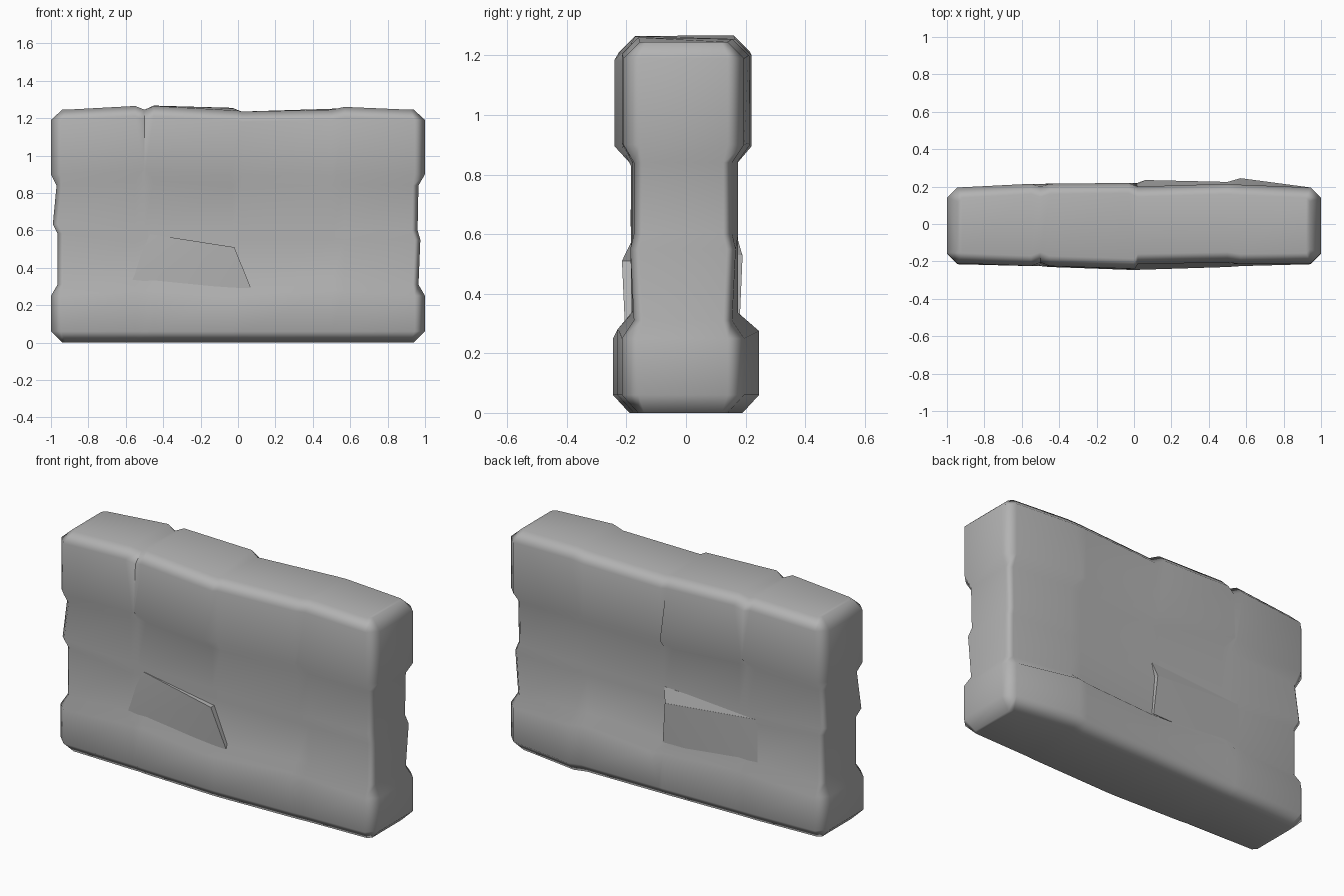
import bpy
import bmesh
import math

if "Cube" in bpy.data.objects:
    bpy.data.objects.remove(bpy.data.objects["Cube"], do_unlink=True)

stone = bpy.data.materials.new("grey stone")
stone.use_nodes = True
stone_colour = (0.45, 0.45, 0.45, 1)
stone.diffuse_color = stone_colour
stone.node_tree.nodes["Principled BSDF"].inputs["Base Color"].default_value = stone_colour


def finish(name, bm, weighted=True):
    """Turn a bmesh into a softly shaded stone object."""
    bmesh.ops.recalc_face_normals(bm, faces=bm.faces)
    mesh = bpy.data.meshes.new(name)
    bm.to_mesh(mesh)
    bm.free()
    mesh.materials.append(stone)
    obj = bpy.data.objects.new(name, mesh)
    bpy.context.collection.objects.link(obj)
    bpy.ops.object.select_all(action="DESELECT")
    bpy.context.view_layer.objects.active = obj
    obj.select_set(True)
    bpy.ops.object.shade_smooth_by_angle(angle=math.radians(48))
    if weighted:
        modifier = obj.modifiers.new("even_shading", "WEIGHTED_NORMAL")
        modifier.keep_sharp = True
    return obj


# Stations along the wall; the close pairs form the chipped joints
stations = [-.94, -.55, -.5, -.45, -.03, .02, .5, .57, .94]
front_depth = {
    "base": [.215, .225, .225, .23, .245, .245, .23, .225, .215],
    "body": [.175, .18, .18, .18, .185, .185, .18, .18, .175],
    "cap": [.21, .225, .205, .225, .24, .215, .205, .215, .21],
}
back_depth = {
    "base": [.195, .21, .21, .21, .205, .235, .225, .245, .195],
    "body": [.155, .165, .165, .165, .165, .165, .17, .175, .155],
    "cap": [.195, .215, .2, .215, .22, .2, .215, .21, .195],
}

# Uneven heights of the ledges
level = [0] * 9
low_wave = [0, .025, .025, .03, 0, 0, .03, .025, 0]
high_wave = [0, .02, .025, .025, -.005, -.01, 0, .005, 0]
front_top = [0, .02, 0, .02, -.005, -.01, 0, .015, 0]
back_top = [0, .02, 0, .022, .01, -.01, .005, .01, 0]

# Rows: height, layer, inset, left end, right end, front wave, back wave
rows = [
    (0, "base", .055, -.94, .94, level, level),
    (.06, "base", 0, -1, 1, level, level),
    (.25, "base", 0, -1, 1, low_wave, low_wave),
    (.31, "body", 0, -.965, .965, low_wave, low_wave),
    (.55, "body", 0, -.965, .975, level, level),
    (.6, "body", 0, -.99, .96, level, level),
    (.84, "body", 0, -.97, .965, high_wave, high_wave),
    (.9, "cap", 0, -1, 1, high_wave, high_wave),
    (1.19, "cap", 0, -1, 1, front_top, back_top),
    (1.245, "cap", .055, -.94, .94, front_top, back_top),
]


def station_x(i, row, side):
    """Slant the joint edges so that each chip tapers to a point."""
    z, layer, inset, left, right = row[:5]
    corner = .03 if layer == "body" else .055
    if inset:
        corner = 0.02
    if i == 0:
        return left + corner
    if i == 8:
        return right - corner
    x = stations[i]
    if layer == "cap" and z < 1:
        if i in (1, 3):
            x = -.5 + (x + .5) * .15
        elif i == 4 and side < 0:
            x = -.045
        elif i == 4:
            x = .01
        elif i == 7:
            x = .52
    elif layer == "cap" and i == 4 and side < 0:
        x = .005
    elif layer == "base" and side > 0 and i == 5:
        x = .06 if z > .2 else .02
    elif layer == "base" and side > 0 and i == 4:
        x = 0
    return x


def wall_point(i, row, side):
    z, layer, inset, left, right, front, back = row
    depth = (front_depth if side < 0 else back_depth)[layer][i] - inset
    if layer == "base" and z < .2 and side > 0 and i in (4, 5):
        depth = .22 - inset
    if layer == "cap" and z < 1 and i == 2:
        depth += .015
    # Ledges fading in towards the two ends
    if i == 0 and abs(z - .6) < .01 or i == 8 and abs(z - .55) < .01:
        depth += .012
    wave = front if side < 0 else back
    lift = .033 if i == 0 and layer == "body" and .5 < z < .7 else 0
    return (station_x(i, row, side), side * depth, z + wave[i] + lift)


def end_points(corner_front, corner_back, x, inset):
    """Two points on the flat end, inside the chamfered corners."""
    step = .02 if inset else abs(x - corner_front[0])
    z = corner_front[2]
    return [(x, corner_front[1] + step, z), (x, corner_back[1] - step, z)]


# Wall: base course, recessed body and cap course as one lofted shell
bm = bmesh.new()
rings = []
for row in rows:
    front = [wall_point(i, row, -1) for i in range(9)]
    back = [wall_point(i, row, 1) for i in range(9)]
    right = end_points(front[8], back[8], row[4], row[2])
    left = end_points(front[0], back[0], row[3], row[2])
    loop = front + right + back[::-1] + left[::-1]
    rings.append([bm.verts.new(p) for p in loop])
for low, high in zip(rings, rings[1:]):
    count = len(low)
    for i in range(count):
        j = (i + 1) % count
        bm.faces.new((low[i], low[j], high[j], high[i]))
for ring in (rings[0], rings[-1]):
    for i in range(8):
        bm.faces.new((ring[i], ring[i + 1], ring[18 - i], ring[19 - i]))
    bm.faces.new((ring[8], ring[9], ring[10], ring[11]))
    bm.faces.new((ring[19], ring[20], ring[21], ring[0]))
finish("wall", bm)


def slab(name, points, inner_y):
    """A raised broken layer: an outer outline joined to a buried one."""
    bm = bmesh.new()
    for x, y, z in points:
        bm.verts.new((x, y, z))
        bm.verts.new((x, inner_y, z))
    bmesh.ops.convex_hull(bm, input=bm.verts)
    return finish(name, bm, False)


# Broken layers on both faces of the body
slab("front_broken_layer", [(-.47, -.181, .58), (-.02, -.215, .51),
                            (.07, -.205, .29), (-.6, -.178, .3)], -.1)
slab("back_broken_layer", [(-.6, .163, .58), (0, .19, .53),
                           (.02, .18, .3), (-.6, .163, .3)], .1)
slab("back_layer_slope", [(-.6, .162, .58), (.02, .166, .61),
                          (0, .189, .53), (-.1, .16, .5)], .1)
